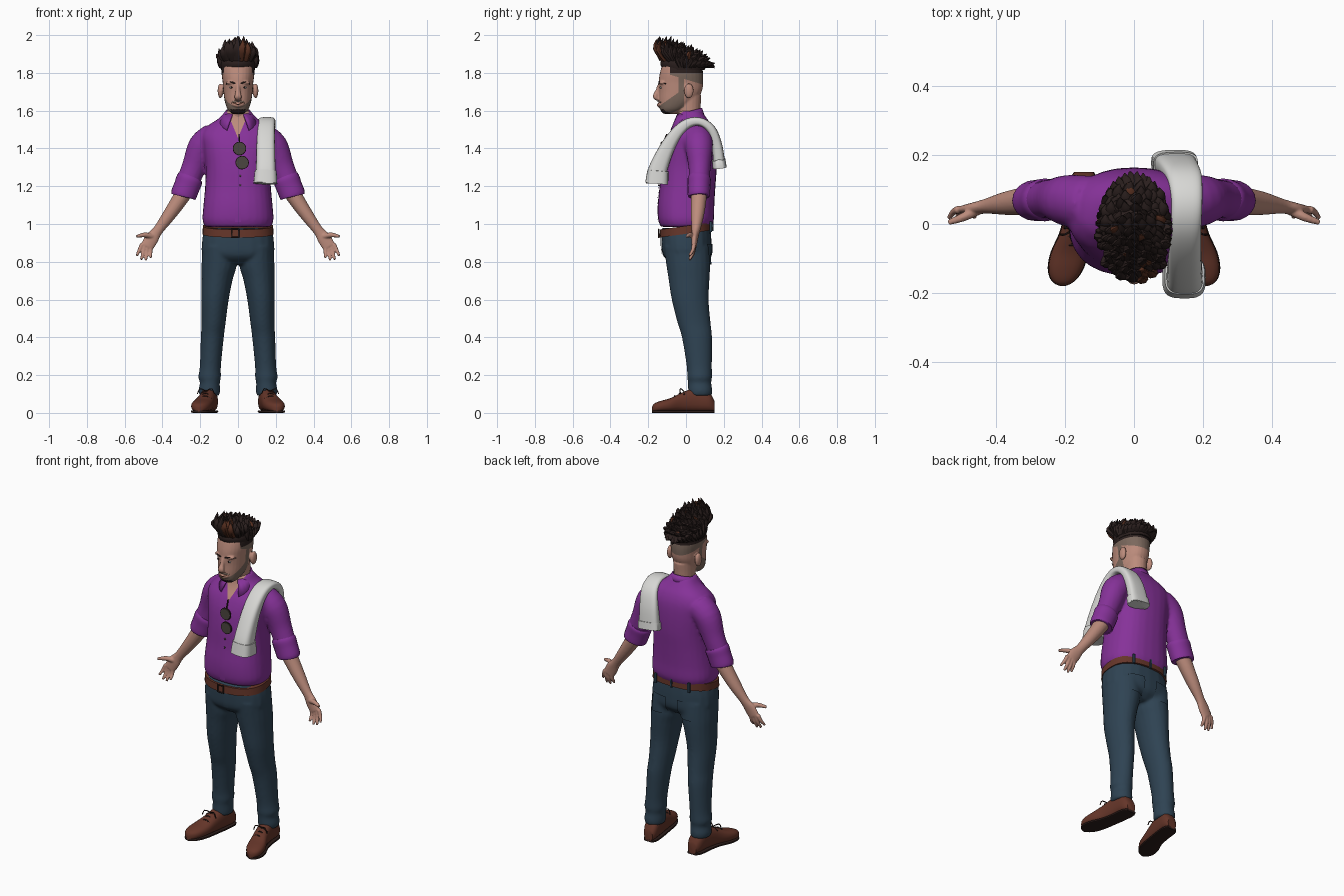
import bpy, bmesh, math, random
from mathutils import Vector, Matrix
from mathutils.bvhtree import BVHTree

random.seed(4)
cube = bpy.data.objects.get("Cube")
if cube:
    bpy.data.objects.remove(cube)
X, Y, Z = Vector((1, 0, 0)), Vector((0, 1, 0)), Vector((0, 0, 1))


def material(name, *rgb):
    m = bpy.data.materials.new(name)
    m.use_nodes = True
    m.diffuse_color = (*rgb, 1)
    m.node_tree.nodes["Principled BSDF"].inputs["Base Color"].default_value = (*rgb, 1)
    return m


purple = material("purple cloth", .24, .032, .32)
denim = material("blue denim", .028, .056, .086)
leather = material("brown leather", .13, .036, .022)
skin = material("skin", .5, .26, .2)
dark = material("dark hair", .024, .014, .013)
auburn = material("auburn hair", .1, .03, .015)
white = material("white towel", .68, .68, .66)
stubble = material("stubble", .2, .14, .11)
lens = material("smoked lens", .07, .06, .05)
sole = material("dark sole", .025, .012, .01)
made = []


def make(name, bm, mat, voxel=0, relax=5):
    """Turn a bmesh into an object; a voxel size fuses its pieces into one skin."""
    bmesh.ops.recalc_face_normals(bm, faces=bm.faces)
    me = bpy.data.meshes.new(name)
    bm.to_mesh(me)
    bm.free()
    ob = bpy.data.objects.new(name, me)
    bpy.context.collection.objects.link(ob)
    if voxel:
        r = ob.modifiers.new("fuse", "REMESH")
        r.mode, r.voxel_size = "VOXEL", voxel
        s = ob.modifiers.new("relax", "SMOOTH")
        s.factor, s.iterations = .5, relax
        dg = bpy.context.evaluated_depsgraph_get()
        me = bpy.data.meshes.new_from_object(ob.evaluated_get(dg))
        ob.modifiers.clear()
        ob.data = me
    me.materials.clear()
    me.materials.append(mat)
    made.append(ob)
    return ob


def spline(pts, k):
    v = [Vector(p) for p in pts]
    out, last = [], len(v) - 1
    for i in range(last):
        a, b, c, d = v[max(i - 1, 0)], v[i], v[i + 1], v[min(i + 2, last)]
        for j in range(k):
            t = j / k
            out.append((b * 2 + (c - a) * t + (a * 2 - b * 5 + c * 4 - d) * t * t
                        + (b * 3 - a - c * 3 + d) * t ** 3) * .5)
    return out + [v[-1]]


def tube(bm, pts, ref=Y, axes=None, n=20, e=2, k=4):
    """Loft superellipse rings (x, y, z, ru, rv) along a smoothed path."""
    pts = spline([tuple(p) + (p[3],) if len(p) == 4 else p for p in pts], k)
    rings = []
    for i, p in enumerate(pts):
        c = Vector(p[:3])
        t = Vector(pts[min(i + 1, len(pts) - 1)][:3]) - Vector(pts[max(i - 1, 0)][:3])
        t.normalize()
        u, w = axes or ((ref - t * ref.dot(t)).normalized(), None)
        w = w or t.cross(u)
        ring = []
        for j in range(n):
            a = math.tau * j / n
            q = [math.copysign(abs(f(a)) ** (2 / e), f(a)) for f in (math.cos, math.sin)]
            ring.append(bm.verts.new(c + u * q[0] * p[3] + w * q[1] * p[4]))
        rings.append(ring)
    for r, s in zip(rings, rings[1:]):
        for j in range(n):
            bm.faces.new((r[j], r[j - 1], s[j - 1], s[j]))
    bm.faces.new(rings[0])
    bm.faces.new(rings[-1])
    return bm


def ball(bm, c, r):
    bmesh.ops.create_uvsphere(bm, u_segments=16, v_segments=10, radius=1,
                              matrix=Matrix.Translation(c) @ Matrix.Diagonal((*r, 1)))
    return bm


def paint(ob, mats, planes, rule):
    """Cut clean borders with planes, then colour faces by rule."""
    bm = bmesh.new()
    bm.from_mesh(ob.data)
    for co, no in planes:
        bmesh.ops.bisect_plane(bm, geom=bm.verts[:] + bm.edges[:] + bm.faces[:],
                               plane_co=co, plane_no=no)
    for f in bm.faces:
        f.material_index = rule(f.calc_center_median())
    bm.to_mesh(ob.data)
    bm.free()
    for m in mats:
        ob.data.materials.append(m)


def surface(ob):
    """Return a function giving the surface y at x, z on the front (-1) or back (1)."""
    tree = BVHTree.FromPolygons([v.co for v in ob.data.vertices],
                                [p.vertices for p in ob.data.polygons])

    def at(x, z, side=-1):
        hit = tree.ray_cast(Vector((x, side, z)), Vector((0, -side, 0)))[0]
        return hit.y if hit else 0
    return at


def patch(name, at, mat, x, z, w, h, side=-1, lift=.004):
    """Thin plate that follows a surface."""
    bm = bmesh.new()
    bmesh.ops.create_grid(bm, x_segments=6, y_segments=10, size=.5)
    for v in bm.verts:
        px, pz = x + v.co.x * w, z + v.co.y * h
        v.co = (px, at(px, pz, side) + side * lift, pz)
    return make(name, bm, mat)


new = bmesh.new
LR = (1, -1)

# Jeans: hips and both legs fused
bm = tube(new(), [(0, .01, .785, .07, .075), (0, .005, .83, .18, .125), (0, .002, .9, .191, .133),
                  (0, 0, .98, .178, .13)], axes=(X, Y), e=2.4)
for s in LR:
    tube(bm, [(s * .098, .003, .88, .09, .12), (s * .1, .012, .78, .093, .116),
              (s * .11, .016, .71, .083, .109),
              (s * .122, .022, .6, .073, .098), (s * .129, .042, .48, .064, .088),
              (s * .136, .058, .4, .061, .08), (s * .146, .07, .25, .056, .067),
              (s * .15, .072, .19, .06, .066), (s * .149, .072, .16, .053, .062),
              (s * .152, .075, .12, .057, .064), (s * .151, .075, .09, .053, .061)], axes=(X, Y))
jeans = make("jeans", bm, denim, .008)
hips = surface(jeans)
for s, side in zip(LR, ("left", "right")):
    patch(side + "_back_pocket", hips, denim, s * .088, .84, .1, .11, 1, .008)
patch("fly", hips, denim, .008, .89, .03, .1)

# Belt, buckle and rear loops, higher at the back
bm = tube(new(), [(0, 0, .948, .188, .14), (0, 0, .99, .186, .138)], axes=(X, Y + Z * .14), n=40, e=2.4, k=1)
make("belt", bm, leather)
bm = new()
for d in LR:
    tube(bm, [(-.015 + d * .018, -.144, .928, .004), (-.015 + d * .018, -.144, .973, .004)], n=8, k=1)
    tube(bm, [(-.036, -.144, .95 + d * .021, .004), (.006, -.144, .95 + d * .021, .004)], n=8, k=1)
make("buckle", bm, sole)
bm = new()
for x, y, z in ((-.11, .131, .985), (0, .139, .99), (.11, .131, .985)):
    bmesh.ops.create_cube(bm, size=1, matrix=Matrix.Translation((x, y, z)) @ Matrix.Diagonal((.012, .012, .056, 1)))
make("belt_loops", bm, denim)

# Shirt: torso and sleeves fused, open neck painted as skin
bm = tube(new(), [(0, 0, .985, .176, .134), (0, 0, 1.025, .188, .148), (0, 0, 1.1, .183, .15),
                  (0, .008, 1.2, .174, .148), (0, .015, 1.3, .172, .148), (0, .023, 1.4, .184, .14),
                  (0, .032, 1.47, .192, .124), (0, .038, 1.52, .16, .1), (0, .032, 1.56, .1, .078),
                  (0, .02, 1.6, .066, .062)], axes=(X, Y), n=28, e=2.4)
for s in LR:
    tube(bm, [(s * .13, .06, 1.455, .08), (s * .19, .068, 1.41, .075), (s * .23, .072, 1.31, .06, .065),
              (s * .262, .07, 1.23, .055, .062), (s * .278, .068, 1.18, .053, .06)])
shirt = make("shirt", bm, purple, .009)
tip = Vector((0, 0, 1.455))
paint(shirt, [skin], [(tip, (1, 0, -.42)), (tip, (1, 0, .42))],
      lambda c: int(c.y < 0 and abs(c.x) < (c.z - tip.z) * .42))
chest = surface(shirt)
patch("placket", chest, purple, 0, 1.22, .034, .42)
patch("chest_pocket", chest, purple, .1, 1.33, .09, .11)
bm = new()
for z in (1.255, 1.205):
    ball(bm, (.012, chest(.012, z) - .005, z), (.005, .004, .005))
make("buttons", bm, lens)
for s, side in zip(LR, ("left", "right")):
    bm = tube(new(), [(s * .251, .071, 1.25, .057, .064), (s * .257, .07, 1.235, .062, .07),
                      (s * .27, .069, 1.2, .06, .069), (s * .288, .068, 1.155, .059, .068),
                      (s * .291, .068, 1.146, .054, .062)])
    make(side + "_rolled_cuff", bm, purple)

# Collar: a flared band open at the throat
bm = new()
rows = []
for i in range(25):
    a = math.radians(-90 + 27 + i * (360 - 54) / 24)
    f = (1 - math.sin(a)) / 2
    rows.append([bm.verts.new((math.cos(a) * rx, .015 + math.sin(a) * ry, z)) for rx, ry, z in
                 ((.066, .07, 1.615 - .035 * f), (.078 + .06 * f * f, .085 + .025 * f, 1.57 - .085 * f ** 3))])
for p, q in zip(rows, rows[1:]):
    bm.faces.new((p[0], q[0], q[1], p[1]))
collar = make("collar", bm, purple)
thick = collar.modifiers.new("thickness", "SOLIDIFY")
thick.thickness = .008

# Forearms and hands, palms forward, thumbs out
for s, side in zip(LR, ("left", "right")):
    bm = tube(new(), [(s * .265, .07, 1.2, .046), (s * .315, .066, 1.12, .041), (s * .37, .06, 1.04, .034),
                      (s * .425, .052, .965, .022, .027), (s * .455, .046, .925, .018, .036),
                      (s * .482, .042, .88, .014, .035)])
    for kx, kz, tx, tz in ((.508, .893, .536, .832), (.494, .882, .512, .812),
                           (.48, .874, .488, .808), (.464, .87, .462, .822)):
        tube(bm, [(s * kx, .042, kz, .012), (s * (kx + tx) / 2, .036, (kz + tz) / 2, .01),
                  (s * tx, .018, tz, .007)], n=10)
    tube(bm, [(s * .455, .04, .935, .016), (s * .495, .02, .942, .013), (s * .538, .004, .934, .008)],
         ref=Z, n=10)
    make(side + "_forearm_and_hand", bm, skin, .0045, 2)

# Head: skull, neck, nose and ears fused
bm = tube(new(), [(0, -.088, 1.583, .03, .03), (0, -.072, 1.607, .055, .066), (0, -.046, 1.65, .07, .097),
                  (0, -.03, 1.7, .077, .113), (0, -.027, 1.75, .081, .118), (0, -.024, 1.8, .087, .114),
                  (0, -.02, 1.85, .08, .1), (0, -.015, 1.88, .045, .06)], axes=(X, Y), n=28, e=2.2)
tube(bm, [(0, .03, 1.5, .064), (0, .015, 1.58, .057, .062), (0, .012, 1.68, .06, .07)], axes=(X, Y))
tube(bm, [(0, -.136, 1.745, .011), (0, -.15, 1.705, .012), (0, -.162, 1.675, .02, .014),
          (0, -.145, 1.66, .015, .01)], ref=X, n=12)
for s in LR:
    ball(bm, (s * .093, .015, 1.705), (.015, .026, .04))
    ball(bm, (s * .036, -.125, 1.748), (.028, .018, .01))
tube(bm, [(-.03, -.132, 1.636, .009), (0, -.142, 1.63, .013), (.03, -.132, 1.636, .009)], n=10)
head = make("head", bm, skin, .005, 3)


def head_colour(c):
    if abs(c.x) > .091 and c.z < 1.76:
        return 0
    if c.y < -.085 and c.z < 1.608 and abs(c.x) < .04:
        return 2
    if c.y > -.085 and c.z + .3 * c.y > 1.765:
        return 2 if c.z > 1.8 else 1
    burn = -.04 < c.y < -.01 and c.z > 1.69
    beard = c.y < -.01 and c.z - .7 * c.y < 1.724 and c.z - .5 * c.y > 1.625
    return int(burn or beard)


paint(head, [stubble, dark], [((0, 0, 1.765), (0, .3, 1)), ((0, 0, 1.724), (0, -.7, 1)),
      ((0, 0, 1.625), (0, -.5, 1)), ((0, -.085, 0), Y), ((0, -.04, 0), Y), ((0, -.01, 0), Y),
      ((0, 0, 1.8), Z)], head_colour)

# Face details
face = surface(head)
whites, irises, brows, mouth, lip_hair = new(), new(), new(), new(), new()
for s in LR:
    y = face(s * .034, 1.722)
    ball(whites, (s * .034, y + .002, 1.722), (.013, .005, .005))
    ball(irises, (s * .034, y - .001, 1.722), (.005, .004, .005))
    tube(brows, [(s * x, face(s * x, z), z, .003, .004) for x, z in ((.014, 1.743), (.04, 1.752), (.062, 1.742))], n=8)
tube(mouth, [(x, face(x, z), z, .002, .003) for x, z in ((-.032, 1.643), (0, 1.633), (.032, 1.643))], n=8)
tube(lip_hair, [(x, face(x, z), z, .003, .005) for x, z in ((-.034, 1.643), (0, 1.651), (.034, 1.643))], n=8)
for name, b, m in (("eyes", whites, white), ("irises", irises, dark), ("brows", brows, dark),
                   ("mouth", mouth, auburn), ("moustache", lip_hair, stubble)):
    make(name, b, m)

# Hair: a low core under long tapered locks swept up and back
bm = tube(new(), [(0, -.012, 1.815, .089, .11), (0, -.014, 1.85, .094, .122), (0, -.02, 1.885, .08, .1),
                  (0, -.035, 1.915, .045, .06)], axes=(X, Y))
red = new()
for i in range(130):
    a, rho = i * 2.4, math.sqrt((i + .5) / 130)
    bx, by = .074 * rho * math.cos(a), -.02 + .108 * rho * math.sin(a)
    base = Vector((bx, by, 1.87 - .35 * max(0, by)))
    ty = max(by * 1.5 + .022 + random.uniform(-.012, .012), -.15 + random.uniform(-.01, .015))
    back = max(0, ty + .08)
    end = Vector((bx * 1.22 + random.uniform(-.014, .014), ty,
                  1.997 - .42 * back - .1 * (back / .25) ** 8
                  - .05 * (bx / .075) ** 2 - random.uniform(0, .028)))
    mid = (base + end) / 2 + Vector((bx * .22, by * .15 - .006, .006))
    front_lock = by < -.08 and .01 < bx < .035
    tube(red if front_lock or i % 23 == 5 else bm,
         [(*base, .022, .016), (*mid, .019, .014), (*end, .0015, .0015)], ref=X, n=7, k=3)
# lower fringe of locks around the back of the crown
for i in range(22):
    a = math.radians(-15 + 210 * i / 21)
    d = Vector((math.cos(a), math.sin(a), 0))
    p = Vector((d.x * .082, -.01 + d.y * .085, 1.835))
    q = p + Vector((d.x * .014, d.y * .05, .03 - .02 * d.y))
    r = p + Vector((d.x * .022, d.y * .078, .07 - .065 * d.y + random.uniform(-.012, .012)))
    tube(bm, [(*p, .022, .014), (*q, .018, .013), (*r, .0015, .0015)], ref=X + Z * .5, n=7, k=3)
make("hair", bm, dark)
make("hair_highlights", red, auburn)

# Towel folded over the left shoulder, with hem bands
path = [(.145, -.155, 1.215, .058, .056), (.147, -.148, 1.29, .052, .05), (.147, -.085, 1.43, .048, .037),
        (.149, -.01, 1.52, .046, .028), (.153, .065, 1.543, .045, .022), (.147, .13, 1.505, .05, .024),
        (.13, .163, 1.42, .056, .028), (.116, .178, 1.3, .062, .032)]
make("towel", tube(new(), path, ref=X, e=3.2, n=28, k=6), white)
for name, p, q in (("front", path[0], path[1]), ("back", path[-1], path[-2])):
    p, q = Vector(p), Vector(q)
    grow = Vector((0, 0, 0, .005, .005))
    q = p.lerp(q, .9 if name == "front" else .35)
    make("towel_hem_" + name, tube(new(), [p, p + grow, q + grow, q], ref=X, e=3.2, n=28, k=1), white)

# Sunglasses hanging from the open neck
glass, frame = new(), new()
for x, z in ((.008, 1.4), (.022, 1.325)):
    y = chest(x, z) - .012
    tube(glass, [(x, y + .006, z, .032), (x, y - .006, z, .032)], ref=X, n=24, k=1)
    ring = [(x + .033 * math.cos(a), y, z + .033 * math.sin(a), .003) for a in [math.tau * i / 20 for i in range(21)]]
    tube(frame, ring, n=6, k=1)
tube(frame, [(.005, chest(0, 1.47) - .01, 1.475, .004), (.008, chest(.01, 1.43) - .012, 1.43, .004)], n=6)
make("sunglass_lenses", glass, lens)
make("sunglass_frame", frame, sole)

# Shoes, toes turned out
for s, side in zip(LR, ("left", "right")):
    form = [(.145, .15, .028, .06), (.148, .12, .042, .105), (.155, .05, .043, .125), (.168, -.02, .045, .102),
            (.186, -.08, .053, .073), (.197, -.125, .051, .06), (.203, -.155, .04, .05),
            (.206, -.172, .024, .04), (.207, -.18, .006, .025)]
    make(side + "_shoe", tube(new(), [(s * x, y, h / 2 + .006, w, h / 2) for x, y, w, h in form],
                              axes=(X, Z), e=2.5), leather)
    make(side + "_sole", tube(new(), [(s * x, y, .007, w * 1.04, .007) for x, y, w, h in form],
                              axes=(X, Z), e=5), sole)
    bm = new()
    for y, z in ((-.01, .112), (-.035, .102), (-.06, .09)):
        tube(bm, [(s * .173 + d, y, z - abs(d) * .5, .004) for d in (-.03, 0, .03)], n=6)
    for d in LR:
        tube(bm, [(s * .17, -.012, .115, .003), (s * .17 + d * .03, -.03, .128, .003), (s * .17 + d * .045, -.03, .1, .003)], n=6)
    make(side + "_laces", bm, sole)

# Smooth shading with sharp edges kept
bpy.ops.object.select_all(action="DESELECT")
for ob in made:
    ob.select_set(True)
bpy.context.view_layer.objects.active = made[0]
bpy.ops.object.shade_smooth_by_angle(angle=math.radians(45))
